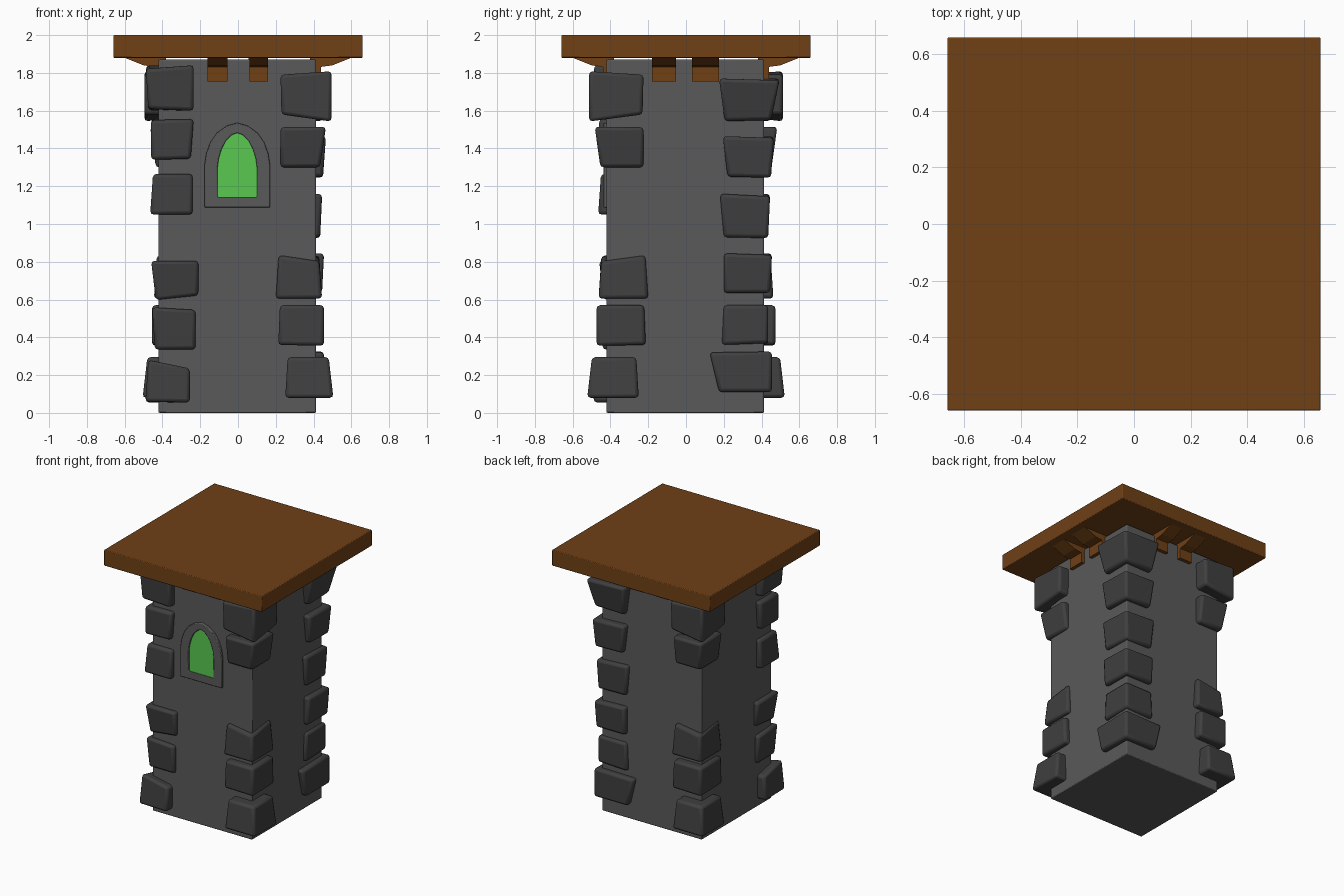
import bpy, bmesh, math
from mathutils import Matrix

if "Cube" in bpy.data.objects:
    bpy.data.objects.remove(bpy.data.objects["Cube"])


def material(name, col):
    m = bpy.data.materials.new(name)
    m.diffuse_color = (*col, 1)
    m.use_nodes = True
    m.node_tree.nodes["Principled BSDF"].inputs["Base Color"].default_value = m.diffuse_color
    return m


GREY = material("wall_grey", (0.1, 0.1, 0.1))
DARK = material("stone_dark", (0.05, 0.05, 0.05))
WOOD = material("wood_brown", (0.16, 0.052, 0.008))
GREEN = material("window_green", (0.1, 0.58, 0.08))


def finish(name, bm, mat, bevel=0.0, segments=2):
    bmesh.ops.recalc_face_normals(bm, faces=bm.faces)
    me = bpy.data.meshes.new(name)
    bm.to_mesh(me)
    bm.free()
    ob = bpy.data.objects.new(name, me)
    bpy.context.collection.objects.link(ob)
    me.materials.append(mat)
    if bevel:
        mod = ob.modifiers.new("bevel", 'BEVEL')
        mod.width, mod.segments = bevel, segments
        mod.limit_method = 'ANGLE'
        bpy.ops.object.select_all(action='DESELECT')
        ob.select_set(True)
        bpy.context.view_layer.objects.active = ob
        bpy.ops.object.shade_smooth_by_angle(angle=math.radians(40))
    return ob


def box(name, half, z0, z1, c, mat, bevel):
    bm = bmesh.new()
    bmesh.ops.create_cube(bm, size=1, matrix=Matrix.Translation((c, c, (z0 + z1) / 2))
                          @ Matrix.Diagonal((2 * half, 2 * half, z1 - z0, 1)))
    return finish(name, bm, mat, bevel)


# Tower shaft and flat wooden roof
box("tower_wall", 0.417, 0, 1.87, -0.004, GREY, 0.006)
box("roof_slab", 0.66, 1.88, 2.0, 0, WOOD, 0.005)


# Corner stones: each row is outer/inner distance and height at top, then bottom
# (outer_top, z, inner_top, z, inner_bottom, z, outer_bottom, z)
def corner_stones(name, sx, sy, rows, ex=0, ey=0):
    bm = bmesh.new()
    for ot, zot, it, zit, ib, zib, ob, zob in rows:
        rings = []
        for o, zo, i, zi in ((ot, zot, it, zit), (ob, zob, ib, zib)):
            pts = [(o + ex, o + ey, zo), (i, o + ey, zi), (i, i, zi), (o + ex, i, zi)]
            rings.append([bm.verts.new((sx * x, sy * y, z)) for x, y, z in pts])
        a, b = rings
        bm.faces.new(a)
        bm.faces.new(b[::-1])
        for k in range(4):
            n = (k + 1) % 4
            bm.faces.new((a[k], b[k], b[n], a[n]))
    finish(name, bm, DARK, 0.018)


FRONT_LEFT = [
    (.488, 1.82, .235, 1.84, .235, 1.60, .475, 1.61),
    (.46, 1.55, .235, 1.555, .25, 1.345, .46, 1.34),
    (.45, 1.265, .24, 1.265, .24, 1.05, .465, 1.05),
    (.46, .805, .21, .805, .21, .62, .435, .595),
    (.455, .56, .225, .545, .225, .335, .44, .335),
    (.475, .285, .255, .235, .255, .055, .49, .06)]
FRONT_RIGHT = [
    (.495, 1.81, .225, 1.79, .23, 1.58, .495, 1.54),
    (.465, 1.515, .225, 1.512, .225, 1.30, .435, 1.30),
    (.43, .80, .215, .835, .20, .605, .445, .605),
    (.455, .57, .222, .57, .213, .36, .455, .355),
    (.48, .295, .263, .295, .25, .08, .505, .08)]
BACK_RIGHT = [
    (.495, 1.76, .175, 1.77, .205, 1.545, .45, 1.55),
    (.465, 1.455, .195, 1.465, .22, 1.25, .45, 1.245),
    (.445, 1.145, .18, 1.16, .20, .93, .435, .925),
    (.455, .835, .20, .845, .20, .635, .445, .635),
    (.435, .57, .20, .57, .19, .36, .435, .37),
    (.455, .325, .125, .32, .175, .11, .455, .11)]
corner_stones("front_left_stones", -1, -1, FRONT_LEFT)
corner_stones("front_right_stones", 1, -1, FRONT_RIGHT, ey=0.018)
corner_stones("back_right_stones", 1, 1, BACK_RIGHT)
corner_stones("back_left_stones", -1, 1, FRONT_RIGHT, ey=0.018)

# Roof brackets: one profile (outward, z) swept sideways, two on each wall
PROFILE = [(.38, 1.755), (.44, 1.755), (.44, 1.832), (.50, 1.84), (.605, 1.882), (.38, 1.882)]
SPANS = {"front": [(-.162, -.055), (.06, .16)], "right": [(-.18, -.053), (.032, .175)],
         "back": [(-.16, -.055), (.055, .16)], "left": [(-.175, -.035), (.053, .18)]}
for turn, (side, spans) in enumerate(SPANS.items()):
    bm = bmesh.new()
    for x0, x1 in spans:
        face = bm.faces.new([bm.verts.new((x0, -d, z)) for d, z in PROFILE])
        ext = bmesh.ops.extrude_face_region(bm, geom=[face], use_keep_orig=True)
        bmesh.ops.translate(bm, vec=(x1 - x0, 0, 0),
                            verts=[v for v in ext["geom"] if isinstance(v, bmesh.types.BMVert)])
    bmesh.ops.rotate(bm, verts=bm.verts, matrix=Matrix.Rotation(turn * math.pi / 2, 3, 'Z'))
    finish(side + "_brackets", bm, WOOD)

# Arched window: half outlines mirrored about the centre line
CX = -0.004


def arch(half):
    return half + [(-x, z) for x, z in reversed(half[:-1])]


OUTER = arch([(.174, 1.088), (.174, 1.31), (.165, 1.37), (.143, 1.432), (.107, 1.483),
              (.055, 1.52), (0, 1.536)])
INNER = arch([(.105, 1.143), (.105, 1.29), (.098, 1.345), (.083, 1.396), (.06, 1.44),
              (.03, 1.471), (0, 1.482)])
bm = bmesh.new()
loops = [[bm.verts.new((CX + x, y, z)) for x, z in pts]
         for pts, y in ((OUTER, -.40), (OUTER, -.438), (INNER, -.438), (INNER, -.40))]
for a, b in zip(loops, loops[1:] + loops[:1]):
    for k in range(len(a)):
        n = (k + 1) % len(a)
        bm.faces.new((a[k], a[n], b[n], b[k]))
finish("window_frame", bm, GREY, 0.005)

bm = bmesh.new()
bm.faces.new([bm.verts.new((CX + x, -.427, z)) for x, z in INNER])
pane = finish("window_pane", bm, GREEN)
if pane.data.polygons[0].normal.y > 0:
    pane.data.flip_normals()
